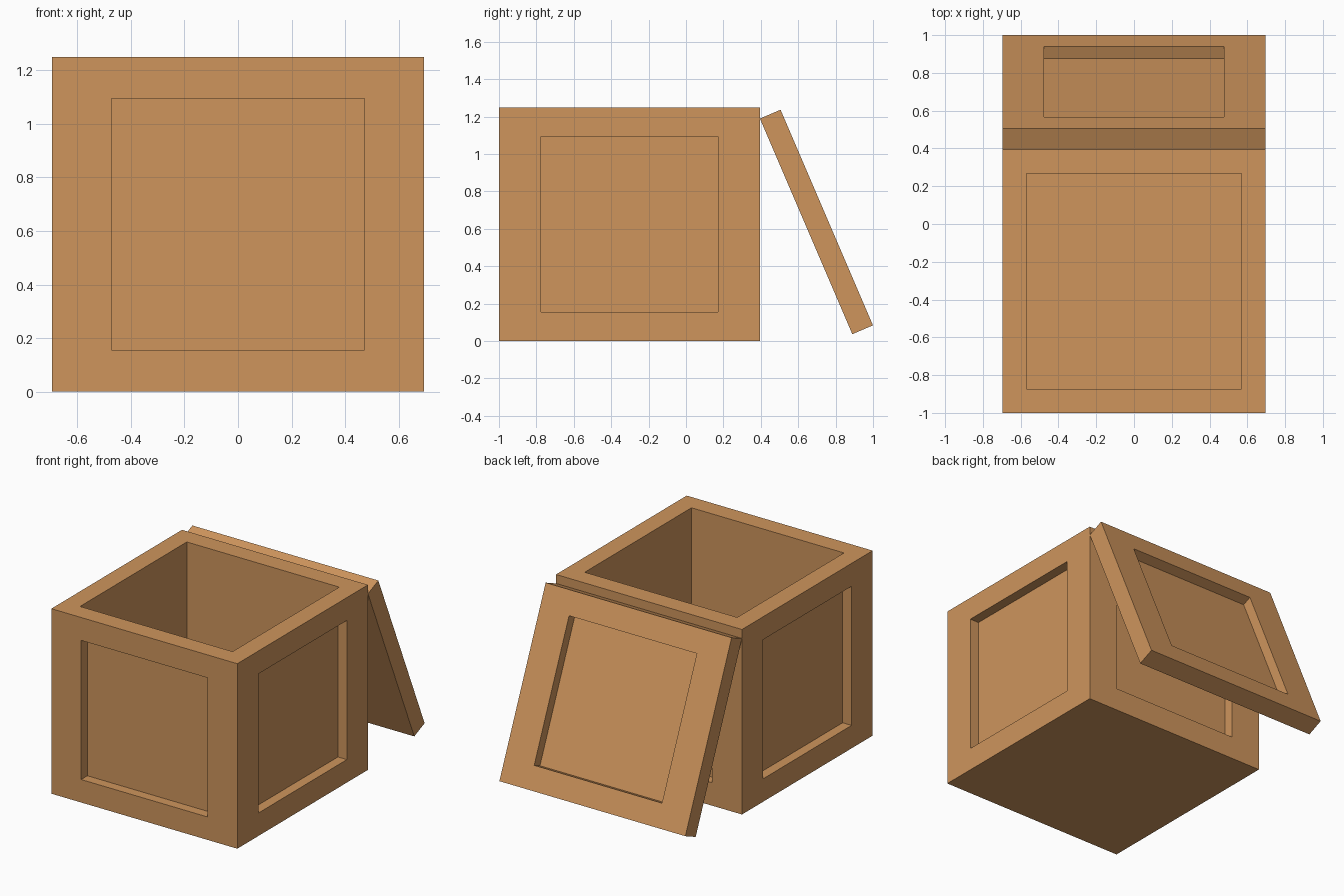
import bpy, bmesh, math
from mathutils import Vector

if "Cube" in bpy.data.objects:
    bpy.data.objects.remove(bpy.data.objects["Cube"])

wood = bpy.data.materials.new("warm_wood")
wood.diffuse_color = (0.62, 0.30, 0.108, 1)
wood.use_nodes = True
wood.node_tree.nodes["Principled BSDF"].inputs["Base Color"].default_value = wood.diffuse_color


def panelled_box(name, size, centre, recesses, tilt=0.0):
    """Box with recesses: (face direction, opening size xyz, depth)."""
    bm = bmesh.new()
    bmesh.ops.create_cube(bm, size=1)
    bmesh.ops.scale(bm, vec=size, verts=bm.verts)
    for direction, opening, depth in recesses:
        d = Vector(direction)
        bm.normal_update()
        face = max(bm.faces, key=lambda f: f.normal.dot(d) * 10 + f.calc_center_median().dot(d))
        # rim of the opening
        bmesh.ops.inset_individual(bm, faces=[face], thickness=0.02)
        for v in face.verts:
            for i in range(3):
                if abs(d[i]) < 0.5:
                    v.co[i] = math.copysign(opening[i] / 2, v.co[i])
        # sunken floor of the opening
        new = bmesh.ops.extrude_discrete_faces(bm, faces=[face])["faces"][0]
        bmesh.ops.translate(bm, vec=-d * depth, verts=new.verts)
    bmesh.ops.recalc_face_normals(bm, faces=bm.faces)
    mesh = bpy.data.meshes.new(name)
    bm.to_mesh(mesh)
    bm.free()
    mesh.materials.append(wood)
    ob = bpy.data.objects.new(name, mesh)
    ob.location = centre
    ob.rotation_euler.x = tilt
    bpy.context.collection.objects.link(ob)
    return ob


# Open crate: four sunken side panels and a deep inside
sides = [((1, 0, 0)), ((-1, 0, 0)), ((0, 1, 0)), ((0, -1, 0))]
recesses = [(s, (0.945, 0.945, 0.94), 0.067) for s in sides]
recesses.append(((0, 0, 1), (1.14, 1.14, 0), 1.125))
panelled_box("crate_body", (1.39, 1.395, 1.25), (0, -0.3025, 0.625), recesses)

# Lid leaning against the back, sunken panel on its outer face
panelled_box("crate_lid", (1.39, 1.254, 0.12), (0, 0.6975, 0.637),
             [((0, 0, 1), (0.955, 0.945, 0), 0.067)], math.radians(-66.8))
